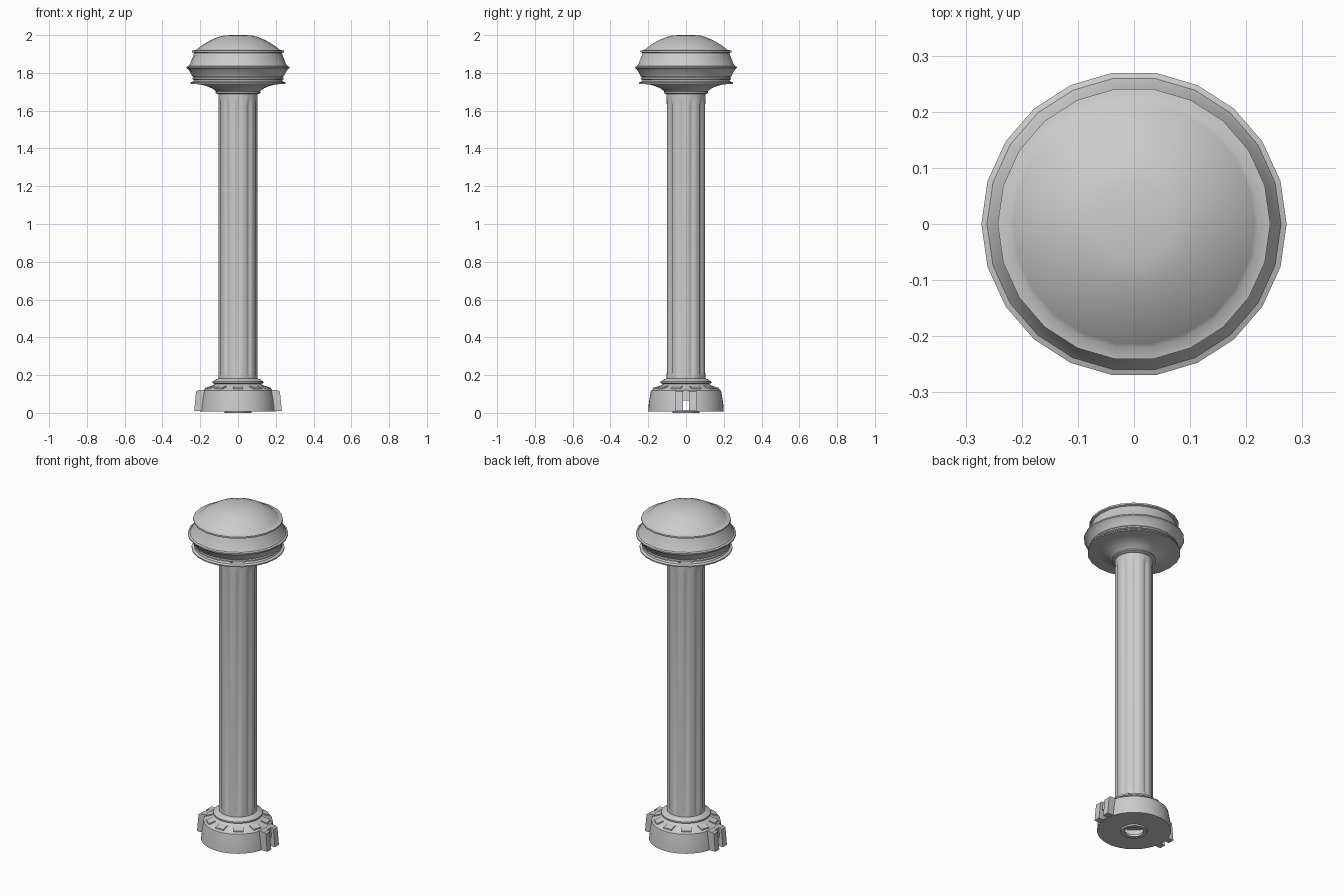
import bpy, bmesh, math
from math import sin, cos, pi

if "Cube" in bpy.data.objects:
    bpy.data.objects.remove(bpy.data.objects["Cube"])


def finish(name, bm, angle=30):
    bmesh.ops.remove_doubles(bm, verts=bm.verts, dist=1e-5)
    bmesh.ops.recalc_face_normals(bm, faces=bm.faces)
    me = bpy.data.meshes.new(name)
    bm.to_mesh(me)
    bm.free()
    ob = bpy.data.objects.new(name, me)
    bpy.context.collection.objects.link(ob)
    bpy.ops.object.select_all(action='DESELECT')
    ob.select_set(True)
    bpy.context.view_layer.objects.active = ob
    if angle:
        bpy.ops.object.shade_smooth_by_angle(angle=math.radians(angle))
    return ob


def loft(name, rings, n, radius=lambda r, a, i: r):
    """Closed surface of revolution; radius may vary with angle."""
    bm = bmesh.new()
    loops = []
    for i, (r, z) in enumerate(rings):
        if r == 0:
            loops.append([bm.verts.new((0, 0, z))] * n)
            continue
        loop = []
        for k in range(n):
            a = 2 * pi * k / n
            q = radius(r, a, i)
            loop.append(bm.verts.new((q * cos(a), q * sin(a), z)))
        loops.append(loop)
    for lo, hi in zip(loops, loops[1:]):
        for k in range(n):
            m = (k + 1) % n
            vs = list(dict.fromkeys((lo[k], lo[m], hi[m], hi[k])))
            bm.faces.new(vs)
    return finish(name, bm)


def prism(name, pts, y0, y1):
    """Extrude an x-z outline along y."""
    bm = bmesh.new()
    a = [bm.verts.new((x, y0, z)) for x, z in pts]
    b = [bm.verts.new((x, y1, z)) for x, z in pts]
    bm.faces.new(a)
    bm.faces.new(b[::-1])
    for i in range(len(pts)):
        j = (i + 1) % len(pts)
        bm.faces.new((a[i], a[j], b[j], b[i]))
    return finish(name, bm, 0)


# Lamp head: 22-sided dome, lens band and flared underside
loft("lamp_head", [
    (0, 2.0), (0.07, 1.999), (0.105, 1.99), (0.145, 1.973), (0.185, 1.95),
    (0.215, 1.928), (0.222, 1.922), (0.243, 1.918), (0.243, 1.909),
    (0.232, 1.905), (0.235, 1.897), (0.253, 1.85), (0.262, 1.836),
    (0.272, 1.832), (0.272, 1.825), (0.262, 1.818), (0.242, 1.782),
    (0.235, 1.778), (0.241, 1.774), (0.241, 1.766), (0.233, 1.762),
    (0.238, 1.754), (0.252, 1.749), (0.252, 1.742), (0.2, 1.739),
    (0.165, 1.73), (0.135, 1.717), (0.117, 1.702), (0.119, 1.694),
    (0.108, 1.688), (0, 1.688)], 22)

# Fluted shaft: shallow grooves that fade out at both ends
depths = [0, 0, 0, 1, 1, 0, 0, 0]


def fluted(r, a, i):
    k = round(a / (2 * pi) * 80) % 8
    return r - depths[i] * (0, 0, 0, 0.006, 0.009, 0.006, 0, 0)[k]


loft("shaft", [(0, 0.165), (0.103, 0.165), (0.103, 0.19), (0.103, 0.215),
               (0.103, 1.63), (0.103, 1.66), (0.103, 1.70), (0, 1.70)],
     80, fluted)

# Hollow base with collar and an open centre underneath
base = loft("base", [
    (0, 0.11), (0.17, 0.11), (0.185, 0.014), (0.05, 0.014), (0.05, 0),
    (0.07, 0), (0.073, 0.008), (0.2, 0.008), (0.197, 0.05), (0.186, 0.118),
    (0.178, 0.125), (0.142, 0.138), (0.128, 0.149), (0.121, 0.153),
    (0.134, 0.158), (0.134, 0.167), (0.122, 0.172), (0.116, 0.178),
    (0.102, 0.182), (0, 0.182)], 40)

# Cable slot cut through both sides of the base
arch = [(-0.3, 0.014), (0.3, 0.014), (0.3, 0.065), (-0.3, 0.065)]
cutter = prism("slot_cutter", arch, -0.015, 0.015)
cutter.hide_render = True
cutter.hide_set(True)
cut = base.modifiers.new("slot", 'BOOLEAN')
cut.object = cutter
cut.operation = 'DIFFERENCE'
cut.solver = 'EXACT'

# Side lugs: a pair of prongs either side of each slot
for s, side in ((-1, "left"), (1, "right")):
    pts = [(s * x, z) for x, z in ((0.18, 0.01), (0.232, 0.01),
                                   (0.222, 0.112), (0.212, 0.12), (0.172, 0.12))]
    prism(side + "_lug_front", pts, -0.055, -0.017)
    prism(side + "_lug_back", pts, 0.017, 0.055)
    web = [(s * x, z) for x, z in ((0.185, 0.066), (0.21, 0.066),
                                   (0.204, 0.12), (0.172, 0.12))]
    prism(side + "_lug_web", web, -0.018, 0.018)

# Raised tiles around the sloping shoulder
for k in range(10):
    tile = prism("shoulder_tile_%d" % (k + 1),
                 [(0.138, 0.125), (0.176, 0.118), (0.174, 0.133), (0.138, 0.144)],
                 -0.026, 0.026)
    tile.rotation_euler.z = 2 * pi * (k + 0.5) / 10
